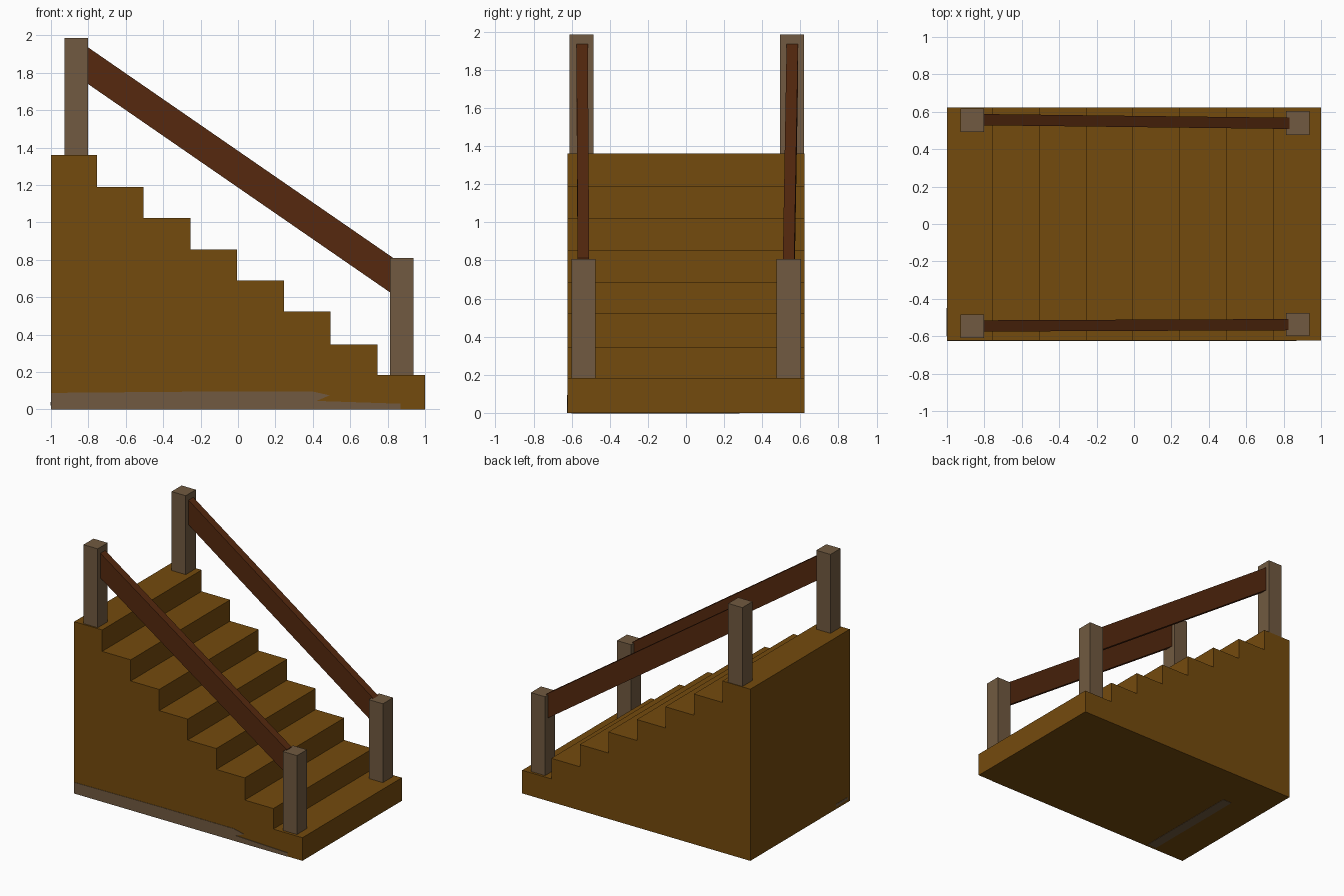
import bpy

if "Cube" in bpy.data.objects:
    bpy.data.objects.remove(bpy.data.objects["Cube"])


def material(name, rgb):
    m = bpy.data.materials.new(name)
    m.diffuse_color = (*rgb, 1)
    m.use_nodes = True
    m.node_tree.nodes["Principled BSDF"].inputs["Base Color"].default_value = m.diffuse_color
    return m


WOOD = material("stair wood", (0.175, 0.069, 0.004))
RAIL = material("dark rail wood", (0.092, 0.022, 0.0045))
POST = material("grey brown post", (0.165, 0.102, 0.052))


def loft(name, a, b, mat):
    """Solid between two matching loops of points."""
    n = len(a)
    faces = [tuple(range(n)), tuple(range(2 * n - 1, n - 1, -1))]
    faces += [(i, n + i, n + (i + 1) % n, (i + 1) % n) for i in range(n)]
    me = bpy.data.meshes.new(name)
    me.from_pydata(list(a) + list(b), [], faces)
    me.materials.append(mat)
    ob = bpy.data.objects.new(name, me)
    bpy.context.collection.objects.link(ob)
    return ob


def prism(name, profile, y0, y1, mat):
    """XZ profile (counter-clockwise seen from the front) extruded along y."""
    return loft(name, [(x, y0, z) for x, z in profile],
                [(x, y1, z) for x, z in profile], mat)


def box(name, x0, x1, y0, y1, z0, z1, mat):
    return prism(name, [(x0, z0), (x1, z0), (x1, z1), (x0, z1)], y0, y1, mat)


# solid flight of eight steps
heights = [0.183, 0.346, 0.522, 0.688, 0.854, 1.022, 1.19, 1.36]
profile = [(-1, 0), (1, 0)]
for i, h in enumerate(heights):
    left = -1 if i == 7 else 0.745 - 0.25 * i
    right = 1 if i == 0 else 0.995 - 0.25 * i
    profile += [(right, h), (left, h)]
prism("stairs", profile, -0.622, 0.623, WOOD)

# newel posts
box("front_upper_post", -0.927, -0.803, -0.61, -0.485, 1.36, 1.985, POST)
box("back_upper_post", -0.927, -0.803, 0.492, 0.618, 1.36, 1.985, POST)
box("front_lower_post", 0.813, 0.937, -0.6, -0.475, 0.183, 0.808, POST)
box("back_lower_post", 0.813, 0.937, 0.476, 0.604, 0.183, 0.808, POST)


# sloping handrails, slightly skewed in plan
def rail(name, yu, yl, x1):
    w = 0.03
    xu, drop = -0.82, 0.69
    zt, zb = 1.948, 1.752
    dz = drop * (x1 - xu)
    up = [(xu, yu - w, zb), (xu, yu + w, zb), (xu, yu + w, zt), (xu, yu - w, zt)]
    low = [(x1, y - yu + yl, z - dz) for _, y, z in up]
    loft(name, up, low, RAIL)


rail("front_rail", -0.545, -0.538, 0.825)
rail("back_rail", 0.558, 0.538, 0.845)

# thin grey foundation patches showing at the bottom edges
prism("front_base_patch", [(-1, 0), (0.87, 0), (0.87, 0.03), (0.42, 0.045),
      (0.49, 0.075), (0.4, 0.095), (-0.2, 0.095), (-1, 0.088)],
      -0.625, -0.621, POST)
box("underside_patch", -0.72, -0.64, -0.6, 0.28, -0.002, 0.002, POST)
box("side_patch", -1.002, -0.998, -0.6, -0.45, 0.02, 0.04, POST)

# consistent outward normals
import bmesh
for ob in bpy.context.collection.objects:
    bm = bmesh.new()
    bm.from_mesh(ob.data)
    bmesh.ops.recalc_face_normals(bm, faces=bm.faces)
    bm.to_mesh(ob.data)
    bm.free()
